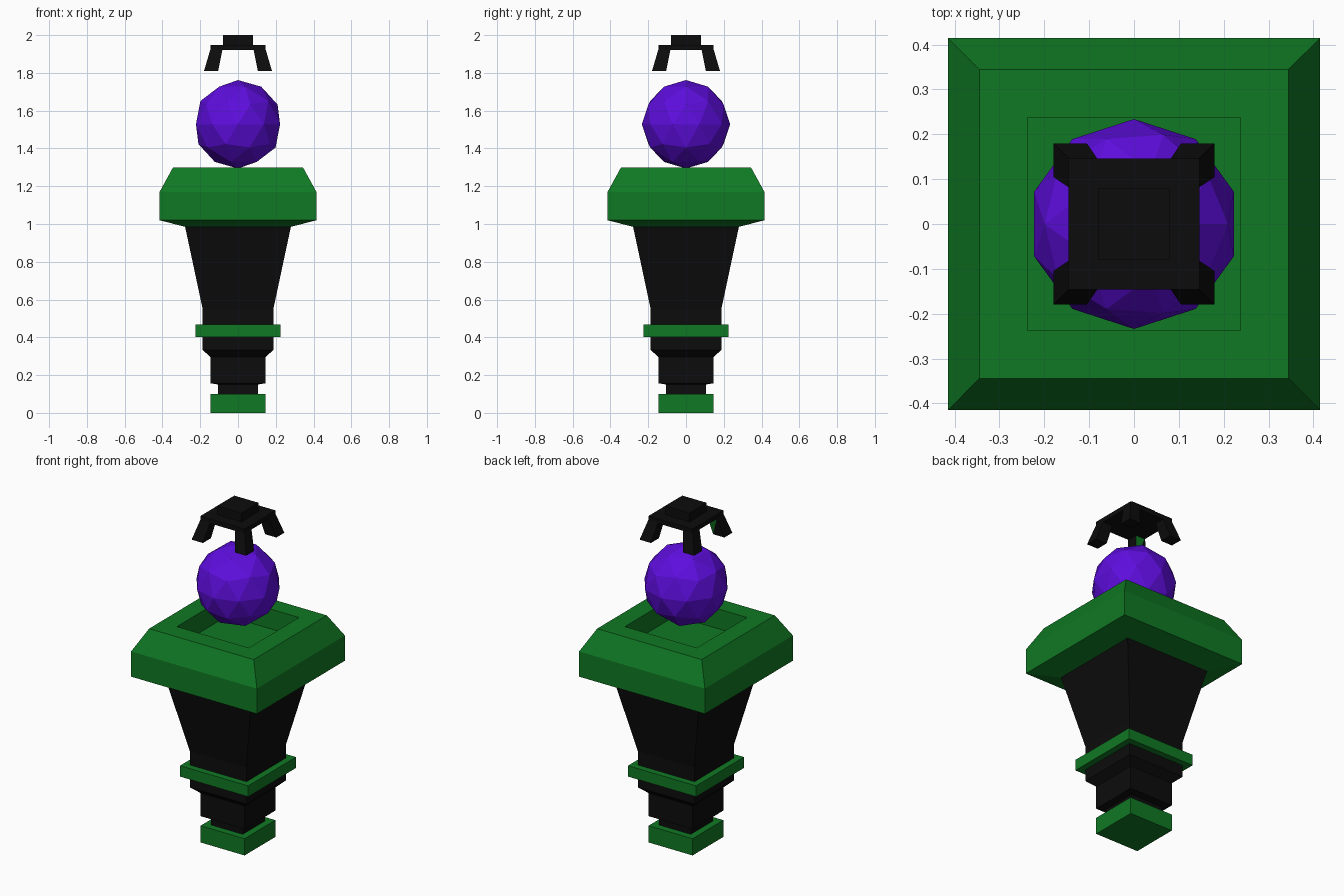
import bpy, bmesh

if "Cube" in bpy.data.objects:
    bpy.data.objects.remove(bpy.data.objects["Cube"])


def material(name, rgb):
    m = bpy.data.materials.new(name)
    m.diffuse_color = (*rgb, 1)
    m.use_nodes = True
    m.node_tree.nodes["Principled BSDF"].inputs["Base Color"].default_value = m.diffuse_color
    return m


GREEN = material("deep green", (0.005, 0.19, 0.017))
BLACK = material("black", (0.0038, 0.0038, 0.0038))
PURPLE = material("violet", (0.11, 0.004, 0.72))


def finish(bm, name, *mats):
    bmesh.ops.recalc_face_normals(bm, faces=bm.faces[:])
    mesh = bpy.data.meshes.new(name)
    bm.to_mesh(mesh)
    bm.free()
    for m in mats:
        mesh.materials.append(m)
    obj = bpy.data.objects.new(name, mesh)
    bpy.context.collection.objects.link(obj)
    return obj


def loft(rings):
    """Closed solid from axis-aligned square rings (x0, x1, y0, y1, z)."""
    bm = bmesh.new()
    loops = [[bm.verts.new(p) for p in ((x0, y0, z), (x1, y0, z), (x1, y1, z), (x0, y1, z))]
             for x0, x1, y0, y1, z in rings]
    for a, b in zip(loops, loops[1:]):
        for i in range(4):
            j = (i + 1) % 4
            bm.faces.new((a[i], a[j], b[j], b[i]))
    bm.faces.new(loops[0])
    bm.faces.new(loops[-1])
    return bm


def tower(name, mat, profile):
    """Square-section solid centred on the z axis from (half width, z) pairs."""
    return finish(loft([(-h, h, -h, h, z) for h, z in profile]), name, mat)


# Foot and stem
tower("foot", GREEN, [(0.145, 0), (0.145, 0.1)])
tower("stem", BLACK, [(0.105, 0.1), (0.105, 0.15), (0.145, 0.157), (0.145, 0.295),
                      (0.187, 0.333), (0.187, 0.55), (0.28, 0.985)])
tower("stem_band", GREEN, [(0.225, 0.402), (0.225, 0.467)])

# Bowl with a square recess in the top
tower("bowl", GREEN, [(0.28, 0.985), (0.415, 1.02), (0.415, 1.17), (0.345, 1.298),
                      (0.237, 1.298), (0.237, 1.18)])

# Floating faceted orb
orb = bmesh.new()
bmesh.ops.create_icosphere(orb, subdivisions=2, radius=0.234)
bmesh.ops.translate(orb, verts=orb.verts[:], vec=(0, 0, 1.528))
finish(orb, "orb", PURPLE)

# Crown above the orb: stepped plate and four splayed claws
tower("crown_plate", BLACK, [(0.146, 1.92), (0.146, 1.947), (0.08, 1.947), (0.08, 2.0)])
for sx in (-1, 1):
    for sy in (-1, 1):
        rings = [(sx * a, sx * b, sy * a, sy * b, z)
                 for a, b, z in ((0.105, 0.18, 1.81), (0.082, 0.146, 1.925))]
        claw = loft(rings)
        if sx < 0 and sy < 0:
            # Small green chip on the inner side of one claw
            claw.normal_update()
            inner = [f for f in claw.faces if f.calc_center_median().y > -0.11
                     and abs(f.normal.y) > 0.8]
            tris = bmesh.ops.triangulate(claw, faces=inner)["faces"]
            max(tris, key=lambda f: f.calc_center_median().z).material_index = 1
        finish(claw, f"crown_claw_{'left' if sx < 0 else 'right'}_{'front' if sy < 0 else 'back'}",
               BLACK, GREEN)
